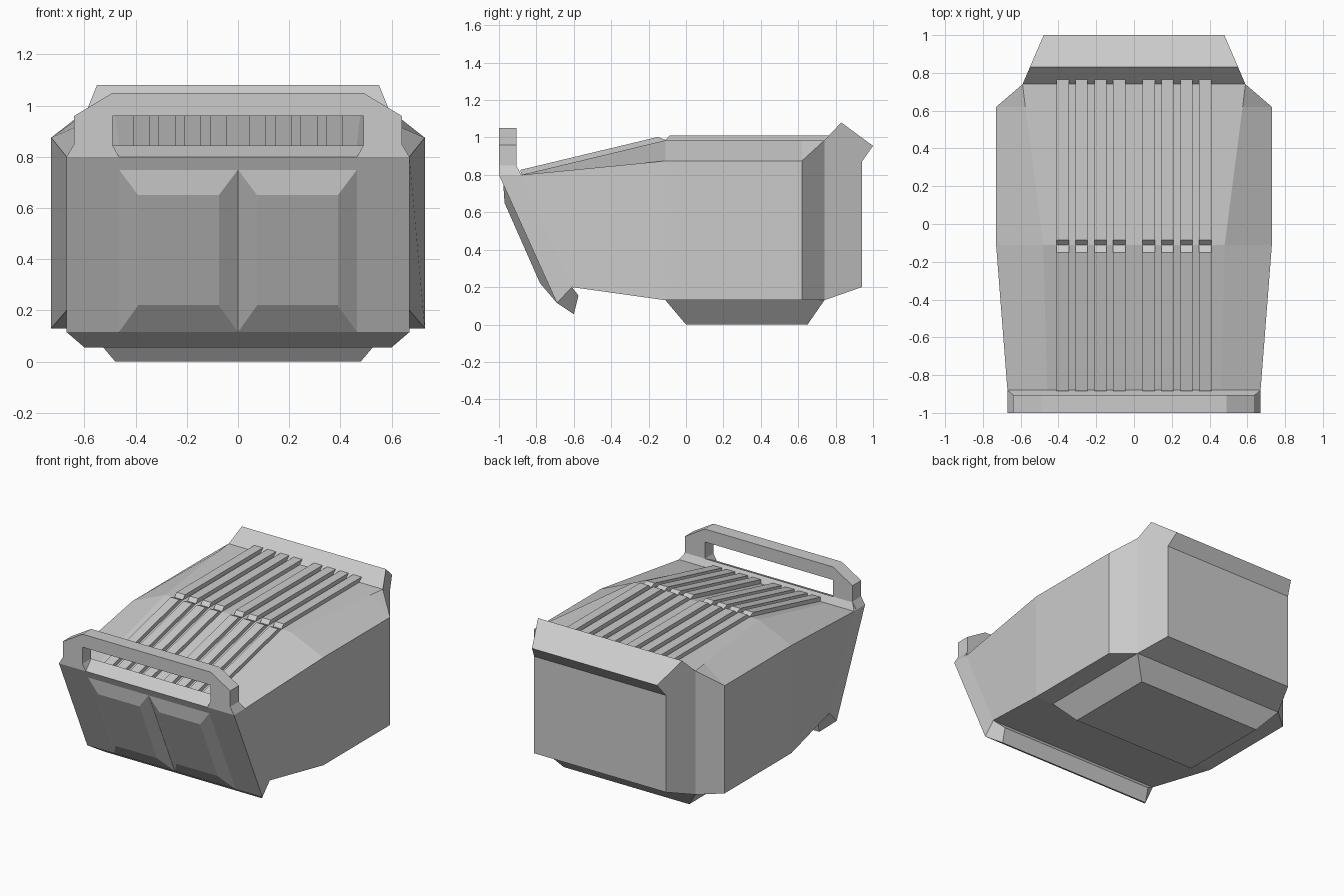
import bpy, bmesh

if "Cube" in bpy.data.objects:
    bpy.data.objects.remove(bpy.data.objects["Cube"])


def loft(name, rings):
    """Skin equal-length rings of (x, y, z) points and cap both ends."""
    bm = bmesh.new()
    vs = [[bm.verts.new(p) for p in r] for r in rings]
    n = len(rings[0])
    for a, b in zip(vs, vs[1:]):
        for i in range(n):
            j = (i + 1) % n
            bm.faces.new((a[i], a[j], b[j], b[i]))
    bm.faces.new(vs[0])
    bm.faces.new(vs[-1])
    bmesh.ops.remove_doubles(bm, verts=bm.verts, dist=1e-4)
    bmesh.ops.recalc_face_normals(bm, faces=bm.faces)
    me = bpy.data.meshes.new(name)
    bm.to_mesh(me)
    bm.free()
    ob = bpy.data.objects.new(name, me)
    bpy.context.collection.objects.link(ob)
    return ob


def flip(pts):
    return [(-x, y, z) for x, y, z in pts]


def sym(half):
    return half + flip(half)[::-1]


# Main body: sections from front to rear
loft("body", [sym(s) for s in (
    [(.46, -.88, .80), (.67, -.88, .80), (.67, -.61, .20)],
    [(.48, -.11, .985), (.73, -.11, .875), (.73, -.11, .13)],
    [(.575, .62, .985), (.73, .62, .875), (.73, .62, .13)],
    [(.59, .74, .985), (.59, .74, .985), (.59, .74, .13)],
)])

# Tapered rear section with raised lip
rear = [(.74, .985), (.83, 1.08), (1.0, .955), (.94, .87), (.94, .20), (.74, .13)]
side = [(.59 - (y - .74) * .43, y, z) for y, z in rear]
loft("rear_lip", [side, flip(side)])

# Base foot
loft("base_foot", [
    [(-.59, -.11, .13), (.59, -.11, .13), (.59, .74, .13), (-.59, .74, .13)],
    [(-.48, 0, 0), (.48, 0, 0), (.48, .65, 0), (-.48, .65, 0)],
])

# Slanted front plate with tapered bottom lip
loft("front_plate", [sym([(w, y0, z0), (w, y1, z1)]) for w, y0, z0, y1, z1 in (
    (.67, -1.0, .80, -.88, .80),
    (.67, -.69, .115, -.61, .20),
    (.60, -.60, .055, -.575, .155),
)])

# Two raised panels on the front plate
outer = [(0, -.977, .75), (.465, -.977, .75), (.465, -.69, .115), (0, -.69, .115)]
inner = [(.075, -.97, .65), (.39, -.97, .65), (.39, -.78, .22), (.075, -.78, .22)]
loft("front_panel_right", [outer, inner])
loft("front_panel_left", [flip(outer), flip(inner)])

# Handle sill ridge and arch
sill = [(.67, -1.0, .80), (.64, -.905, .845), (.67, -.88, .80)]
loft("handle_sill", [sill, flip(sill)])
arch = [(.465, .80), (.67, .80), (.64, .85), (.64, .96), (.49, 1.05)]
hole = [(.49, .845), (.49, .96)]
outline = (arch + [(-x, z) for x, z in arch[::-1]]
           + [(-x, z) for x, z in hole] + hole[::-1])
loft("handle_arch", [[(x, y, z) for x, z in outline] for y in (-1.0, -.905)])

# Eight ribs running along the top, notched at the bend
rib = [(-.88, .79), (-.885, .827), (-.15, 1.003), (-.11, .987),
       (-.085, 1.012), (.77, 1.012), (.77, .96), (-.11, .96)]
for i in range(4):
    for s in (-1, 1):
        c = s * (.0775 + .1 * i)
        loft("top_rib", [[(c + d, y, z) for y, z in rib] for d in (-.0325, .0325)])
